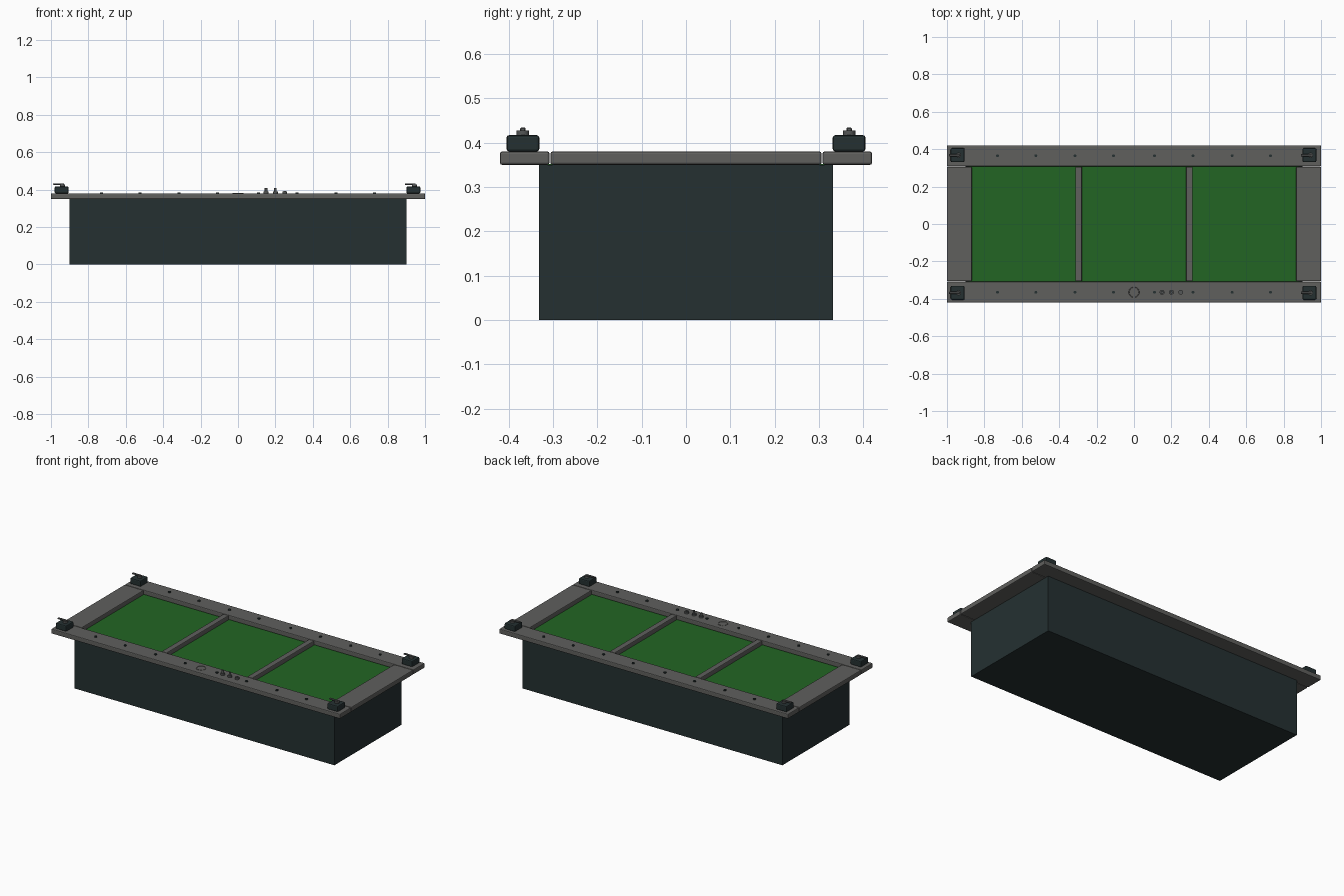
import bpy
from math import pi

cube = bpy.data.objects.get("Cube")
if cube:
    bpy.data.objects.remove(cube)


def material(name, rgb):
    m = bpy.data.materials.new(name)
    m.use_nodes = True
    color = (*rgb, 1)
    m.diffuse_color = color
    m.node_tree.nodes["Principled BSDF"].inputs["Base Color"].default_value = color
    return m


DARK = material("dark_slate", (0.018, 0.030, 0.031))
GREY = material("frame_grey", (0.115, 0.115, 0.110))
GREEN = material("felt_green", (0.016, 0.130, 0.017))
STEEL = material("fitting_grey", (0.09, 0.095, 0.095))


def finish(name, mat, bevel, segments):
    ob = bpy.context.object
    ob.name = name
    ob.data.materials.append(mat)
    if bevel:
        mod = ob.modifiers.new("Rounded edges", "BEVEL")
        mod.width, mod.segments = bevel, segments
    return ob


def box(name, mat, x, y, z, bevel=0, segments=2):
    """Box given its (min, max) extent on each axis."""
    spans = (x, y, z)
    bpy.ops.mesh.primitive_cube_add(size=1, location=[(a + b) / 2 for a, b in spans])
    ob = bpy.context.object
    ob.scale = [b - a for a, b in spans]
    bpy.ops.object.transform_apply(location=False, rotation=False, scale=True)
    return finish(name, mat, bevel, segments)


def disc(name, mat, x, y, z, radius, sides=16):
    bpy.ops.mesh.primitive_cylinder_add(vertices=sides, radius=radius, depth=z[1] - z[0],
                                        location=(x, y, sum(z) / 2))
    bpy.ops.object.shade_smooth_by_angle()
    return finish(name, mat, 0, 1)


BASE, TOP = 0.35, 0.38
RAIL_Y = 0.365

# Case and the three coloured panels on its top
box("case", DARK, (-0.9, 0.9), (-0.332, 0.332), (0, BASE))
box("panel", GREEN, (-0.88, 0.88), (-0.32, 0.32), (BASE - 0.005, BASE + 0.002))

# Frame rails and dividers
for side, s in (("front", -1), ("back", 1)):
    box(side + "_rail", GREY, (-1, 1), sorted((s * 0.308, s * 0.42)), (BASE, TOP), 0.005)
for side, s in (("right", -1), ("left", 1)):
    box(side + "_end_rail", GREY, sorted((s * 0.867, s)), (-0.306, 0.306), (BASE, TOP), 0.005)
    x = s * 0.296
    box(side + "_divider", GREY, (x - 0.018, x + 0.018), (-0.306, 0.306), (BASE, TOP), 0.005)

# Corner clamps with a stepped pivot and a lever
for cx in (-0.943, 0.938):
    for s in (-1, 1):
        cy = s * 0.368
        box("clamp_body", DARK, (cx - 0.037, cx + 0.037), (cy - 0.037, cy + 0.037),
            (TOP, 0.417), 0.006)
        disc("clamp_pivot", STEEL, cx + 0.005, cy, (0.415, 0.427), 0.014)
        box("clamp_lever", STEEL, (cx - 0.046, cx + 0.012), (cy - 0.006, cy + 0.006),
            (0.426, 0.434), 0.002, 1)

# Rail screws
for x in (0.11, 0.315, 0.525, 0.73):
    for sx in (-1, 1):
        for sy in (-1, 1):
            disc("rail_screw", DARK, sx * x, sy * RAIL_Y, (TOP - 0.002, TOP + 0.006), 0.008, 12)

# Control knobs and a flat dial ring on the front rail
for x, height in ((0.15, 0.028), (0.2, 0.028), (0.25, 0.014)):
    disc("knob_collar", STEEL, x, -RAIL_Y, (TOP, TOP + 0.010), 0.013)
    disc("knob_stem", STEEL, x, -RAIL_Y, (TOP, TOP + height), 0.007)
bpy.ops.mesh.primitive_torus_add(major_radius=0.027, minor_radius=0.002, major_segments=24,
                                 minor_segments=6, location=(0, -RAIL_Y, TOP))
finish("dial_ring", GREY, 0, 1)
